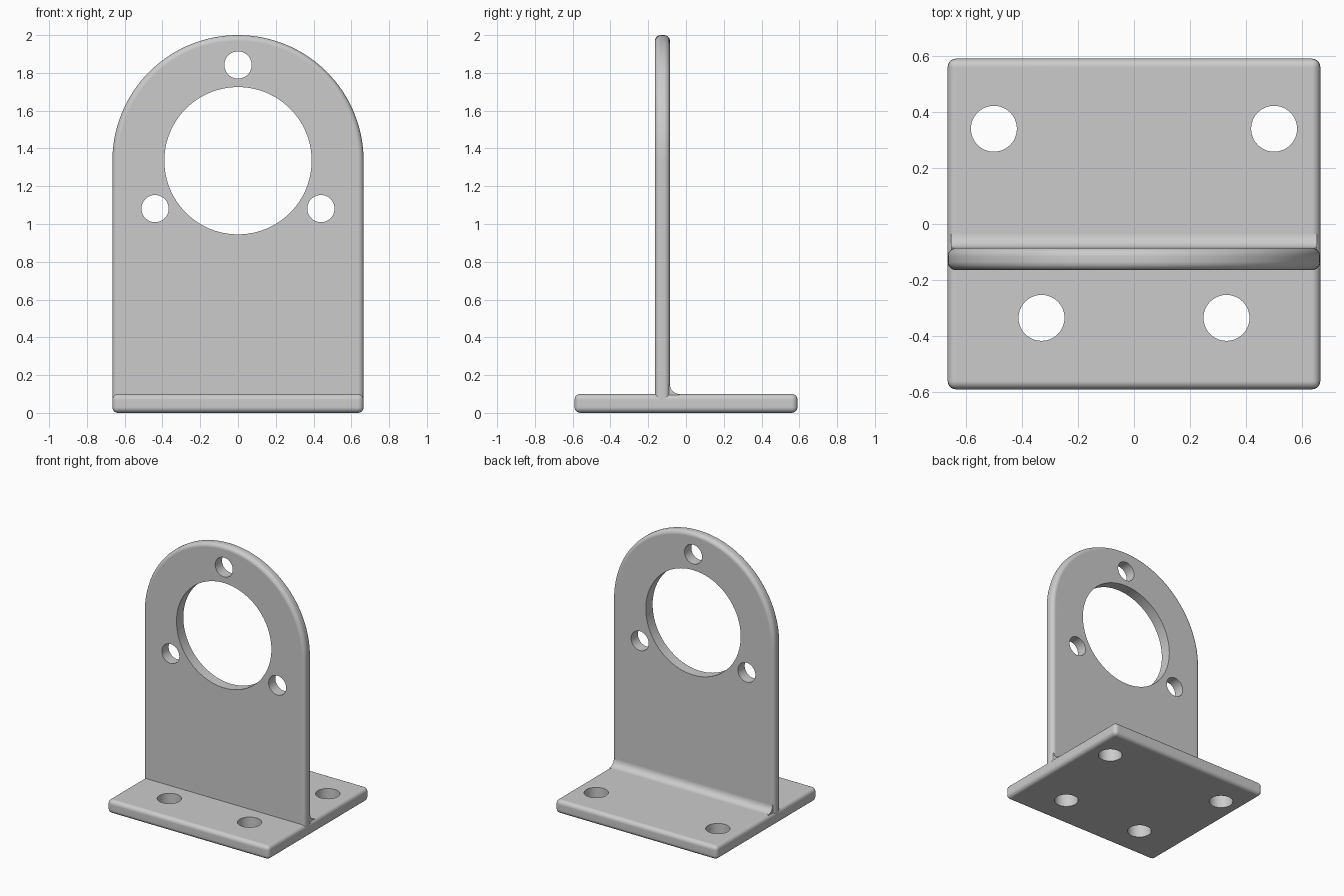
import bpy, bmesh
from math import pi, sin, cos, radians
from mathutils import Vector

if "Cube" in bpy.data.objects:
    bpy.data.objects.remove(bpy.data.objects["Cube"], do_unlink=True)

HALF_W, HALF_D, BASE_H = 0.665, 0.59, 0.1
FRONT_Y, BACK_Y = -0.165, -0.085      # faces of the upright plate
ARCH_Z = 2 - HALF_W                   # centre of arch and main bore
EDGE = 0.03

grey = bpy.data.materials.new("plain grey")
grey.use_nodes = True
colour = (0.6, 0.6, 0.6, 1)
grey.diffuse_color = colour
grey.node_tree.nodes["Principled BSDF"].inputs["Base Color"].default_value = colour


def prism(name, points, direction):
    """Extrude a closed outline along a direction."""
    bm = bmesh.new()
    face = bm.faces.new([bm.verts.new(p) for p in points])
    ext = bmesh.ops.extrude_face_region(bm, geom=[face])["geom"]
    moved = [v for v in ext if isinstance(v, bmesh.types.BMVert)]
    bmesh.ops.translate(bm, verts=moved, vec=Vector(direction))
    bmesh.ops.recalc_face_normals(bm, faces=bm.faces)
    mesh = bpy.data.meshes.new(name)
    bm.to_mesh(mesh)
    bm.free()
    mesh.materials.append(grey)
    obj = bpy.data.objects.new(name, mesh)
    bpy.context.collection.objects.link(obj)
    return obj


def activate(obj):
    bpy.ops.object.select_all(action='DESELECT')
    obj.select_set(True)
    bpy.context.view_layer.objects.active = obj


def apply(obj, kind, **settings):
    mod = obj.modifiers.new(kind.title(), kind)
    for key, value in settings.items():
        setattr(mod, key, value)
    activate(obj)
    bpy.ops.object.modifier_apply(modifier=mod.name)


def circle(a, b, r, n):
    return [(a + r * cos(2 * pi * i / n), b + r * sin(2 * pi * i / n)) for i in range(n)]


def drill(obj, a, b, r, along_y=False, n=48):
    """Cut a round hole through a plate, along y or along z."""
    if along_y:
        cutter = prism("cutter", [(x, -1, z) for x, z in circle(a, b, r, n)], (0, 2, 0))
    else:
        cutter = prism("cutter", [(x, y, -1) for x, y in circle(a, b, r, n)], (0, 0, 2))
    apply(obj, 'BOOLEAN', operation='DIFFERENCE', solver='EXACT', object=cutter)
    bpy.data.objects.remove(cutter, do_unlink=True)


def round_edges(obj):
    apply(obj, 'BEVEL', width=EDGE, segments=5, limit_method='ANGLE', angle_limit=radians(40))


def finish(obj):
    activate(obj)
    bpy.ops.object.shade_smooth_by_angle(angle=radians(35))
    obj.modifiers.new("Flat Faces", 'WEIGHTED_NORMAL').keep_sharp = True


# Base plate with four mounting holes
base = prism("base_plate", [(-HALF_W, -HALF_D, 0), (HALF_W, -HALF_D, 0),
                            (HALF_W, HALF_D, 0), (-HALF_W, HALF_D, 0)], (0, 0, BASE_H))
round_edges(base)
for side in (-1, 1):
    drill(base, side * 0.5, 0.34, 0.082)
    drill(base, side * 0.33, -0.335, 0.082)
finish(base)

# Upright plate with arched top, main bore and three bolt holes
arch = [(HALF_W * cos(pi * i / 64), FRONT_Y, ARCH_Z + HALF_W * sin(pi * i / 64)) for i in range(65)]
upright = prism("upright_plate", arch + [(-HALF_W, FRONT_Y, 0.02), (HALF_W, FRONT_Y, 0.02)],
                (0, BACK_Y - FRONT_Y, 0))
round_edges(upright)
drill(upright, 0, ARCH_Z, 0.39, True, 96)
for k in range(3):
    angle = pi / 2 + k * 2 * pi / 3
    drill(upright, 0.507 * cos(angle), ARCH_Z + 0.507 * sin(angle), 0.072, True)
finish(upright)

# Concave fillet behind the upright
R, END = 0.05, HALF_W - 0.012
curve = [(-END, BACK_Y + R - R * cos(t * pi / 16), BASE_H + R - R * sin(t * pi / 16))
         for t in range(9)]
corner = [(-END, BACK_Y + R, BASE_H - 0.02), (-END, BACK_Y - 0.02, BASE_H - 0.02),
          (-END, BACK_Y - 0.02, BASE_H + R)]
fillet = prism("back_fillet", curve + corner, (2 * END, 0, 0))
finish(fillet)
